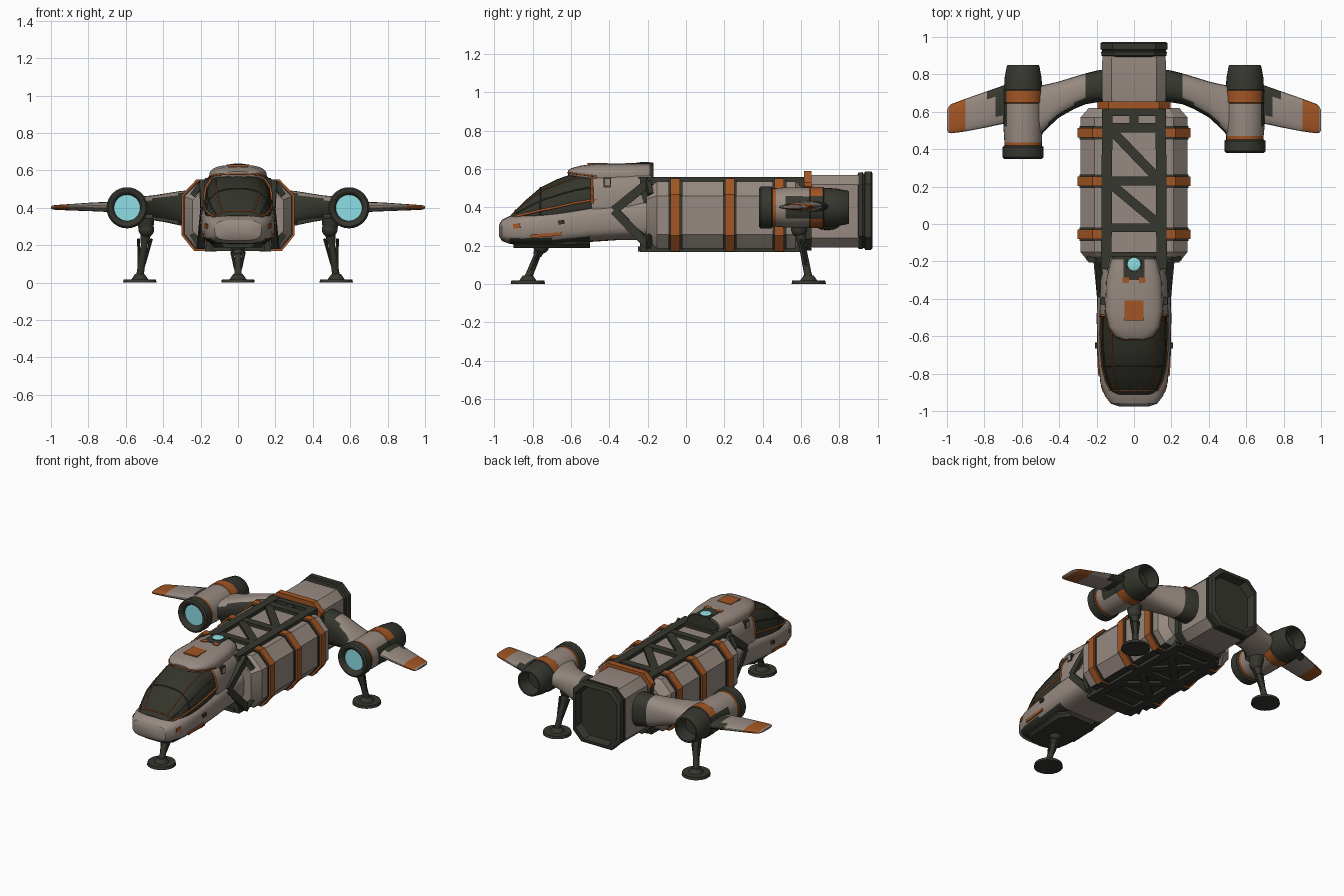
import bpy, bmesh, math
from mathutils import Vector

cube = bpy.data.objects.get("Cube")
if cube:
    bpy.data.objects.remove(cube)


def material(name, r, g, b):
    m = bpy.data.materials.new(name)
    m.use_nodes = True
    m.diffuse_color = (r, g, b, 1)
    node = m.node_tree.nodes["Principled BSDF"]
    node.inputs["Base Color"].default_value = (r, g, b, 1)
    node.inputs["Roughness"].default_value = 0.7
    return m


HULL = material("warm_grey_paint", 0.31, 0.255, 0.22)
DARK = material("dark_metal", 0.037, 0.038, 0.028)
RUST = material("rust_orange", 0.36, 0.092, 0.018)
GLASS = material("dark_glass", 0.034, 0.035, 0.025)
CYAN = material("cyan_light", 0.27, 0.74, 0.79)


def finish(bm, name, mats, rule=None):
    bmesh.ops.recalc_face_normals(bm, faces=bm.faces)
    for f in bm.faces:
        f.normal_update()
        if rule:
            f.material_index = mats.index(rule(f.calc_center_median(), f.normal))
    mesh = bpy.data.meshes.new(name)
    bm.to_mesh(mesh)
    bm.free()
    for m in mats:
        mesh.materials.append(m)
    ob = bpy.data.objects.new(name, mesh)
    bpy.context.collection.objects.link(ob)
    bpy.ops.object.select_all(action="DESELECT")
    ob.select_set(True)
    bpy.context.view_layer.objects.active = ob
    bpy.ops.object.shade_smooth_by_angle(angle=math.radians(32))


def loft(name, rings, mats, rule=None):
    """Skin a list of equal-length rings and cap both ends."""
    bm = bmesh.new()
    rows = [[bm.verts.new(p) for p in ring] for ring in rings]
    n = len(rows[0])
    for a, b in zip(rows, rows[1:]):
        for i in range(n):
            j = (i + 1) % n
            bm.faces.new((a[i], a[j], b[j], b[i]))
    bm.faces.new(rows[0])
    bm.faces.new(rows[-1])
    finish(bm, name, mats, rule)


def power(v, n):
    return math.copysign(abs(v) ** (2 / n), v)


def oval_point(t, y, hw, zc, up, down, n):
    s = power(math.sin(t), n)
    return Vector((hw * power(math.cos(t), n), y, zc + s * (up if s > 0 else down)))


def oval(y, hw, zc, up, down, n, seg=32, x=0):
    return [oval_point(math.tau * i / seg, y, hw, zc, up, down, n) + Vector((x, 0, 0)) for i in range(seg)]


def octagon(y, hw, z0, z1, c):
    half = [(hw - c, z0), (hw, z0 + c), (hw, z1 - c), (hw - c, z1)]
    return [(x, y, z) for x, z in half] + [(-x, y, z) for x, z in reversed(half)]


def rod(name, p, q, r1, r2, mat, seg=20):
    p, q = Vector(p), Vector(q)
    bm = bmesh.new()
    bmesh.ops.create_cone(bm, cap_ends=True, segments=seg, radius1=r1, radius2=r2, depth=(q - p).length)
    bm.transform((q - p).to_track_quat("Z", "Y").to_matrix().to_4x4())
    bmesh.ops.translate(bm, verts=bm.verts, vec=(p + q) / 2)
    finish(bm, name, [mat])


def bar(name, p, q, w, h, mat):
    """Box beam from p to q, w across and h thick."""
    p, q = Vector(p), Vector(q)
    bm = bmesh.new()
    bmesh.ops.create_cube(bm, size=1)
    bmesh.ops.scale(bm, verts=bm.verts, vec=(w, (q - p).length, h))
    bm.transform((q - p).to_track_quat("Y", "Z").to_matrix().to_4x4())
    bmesh.ops.translate(bm, verts=bm.verts, vec=(p + q) / 2)
    finish(bm, name, [mat])


def ball(name, loc, r, mat, squash=1):
    bm = bmesh.new()
    bmesh.ops.create_uvsphere(bm, u_segments=20, v_segments=12, radius=r)
    bmesh.ops.scale(bm, verts=bm.verts, vec=(1, 1, squash))
    bmesh.ops.translate(bm, verts=bm.verts, vec=loc)
    finish(bm, name, [mat])


def trim(name, points, r, mat):
    cu = bpy.data.curves.new(name, "CURVE")
    cu.dimensions, cu.bevel_depth, cu.bevel_resolution = "3D", r, 1
    sp = cu.splines.new("POLY")
    sp.points.add(len(points) - 1)
    for sp_pt, p in zip(sp.points, points):
        sp_pt.co = (*p, 1)
    cu.materials.append(mat)
    bpy.context.collection.objects.link(bpy.data.objects.new(name, cu))


# Nose hull, belly plate, canopy and cabin
nose = [(-.975, .08, .28, .03, .03), (-.96, .125, .28, .055, .055), (-.92, .155, .28, .075, .07),
        (-.85, .18, .29, .08, .09), (-.7, .195, .3, .09, .1), (-.5, .2, .32, .1, .1),
        (-.35, .195, .33, .11, .1), (-.19, .19, .34, .12, .11)]
loft("nose_hull", [oval(*s, 3.4) for s in nose], [HULL, DARK],
     lambda c, n: DARK if c.z < .24 and -.9 < c.y < -.5 else HULL)
loft("belly_plate", [octagon(y, w, .188, .24, .02) for y, w in ((-.9, .09), (-.85, .13), (-.57, .15), (-.5, .1))], [DARK])

canopy = [(-.915, .09, .34, .02, .03), (-.89, .125, .345, .04, .03), (-.84, .15, .35, .085, .03), (-.76, .17, .36, .143, .03),
          (-.68, .178, .37, .174, .03), (-.58, .181, .39, .19, .03), (-.46, .178, .41, .19, .03)]
loft("canopy_glass", [oval(*s, 2.6) for s in canopy], [GLASS])
for side, label in ((0, "left"), (1, "right")):
    for part, angle, r, mat in (("sill", .1, .006, RUST), ("rib", .95, .0035, RUST), ("frame", .45, .004, DARK)):
        t = math.pi - angle if side else angle
        trim(f"{label}_canopy_{part}", [oval_point(t, *s, 2.6) for s in canopy[1:]], r, mat)
arc = [math.pi * i / 16 for i in range(17)]
trim("canopy_front_trim", [oval_point(t, *canopy[1], 2.6) for t in arc], .004, RUST)
trim("canopy_cross_rib", [oval_point(t, *canopy[3], 2.6) for t in arc], .004, DARK)

cabin = [(-.49, .181, .42, .165, .1), (-.46, .184, .42, .18, .1), (-.3, .18, .42, .185, .1), (-.18, .165, .42, .17, .1)]
loft("cabin", [oval(*s, 3) for s in cabin], [HULL])
trim("cabin_front_trim", [oval_point(t, *cabin[0], 3) for t in arc], .007, RUST)
hood = [(-.615, .06, .58, .014, .015), (-.6, .1, .578, .026, .02), (-.55, .135, .572, .046, .025),
        (-.46, .155, .56, .069, .03), (-.3, .148, .56, .069, .03), (-.19, .122, .56, .069, .03), (-.17, .112, .56, .064, .03)]
loft("cabin_hood", [oval(*s, 3) for s in hood], [HULL, DARK], lambda c, n: DARK if c.y > -.19 else HULL)
trim("hood_lip_trim", [oval_point(t, *s, 3) for t, s in
     [(math.pi, s) for s in hood[3::-1]] + [(0, s) for s in hood[:4]]], .005, RUST)
bar("hood_hatch", (0, -.515, .6265), (0, -.41, .6275), .1, .009, RUST)
bar("beacon_plate", (0, -.3, .627), (0, -.17, .626), .11, .009, DARK)
rod("beacon_base", (0, -.215, .62), (0, -.215, .633), .046, .042, DARK)
ball("beacon", (0, -.215, .632), .035, CYAN, .14)

# Cargo core and rear engine block
loft("cargo_core", [octagon(y, .17, .185, .535, .01) for y in (-.24, .63)], [HULL, DARK],
     lambda c, n: HULL if n.z > .5 else DARK)
loft("rear_collar", [octagon(y, .195, z, z + .14, .06) for y, z in ((.615, .45), (.655, .45))], [RUST])
loft("rear_seal", [octagon(y, .19, .175, .56, .06) for y in (.615, .655)], [DARK])
loft("engine_block", [octagon(y, w, .36 - w, .4 + w, .05) for y, w in ((.64, .165), (.67, .17), (.87, .17), (.9, .168))], [HULL])
loft("engine_nozzle", [octagon(y, .18 - d, .178 + d, .588 - d, .065) for y, d in
     ((.893, .02), (.9, .006), (.92, .004), (.924, .01), (.93, .01), (.934, 0), (.965, 0), (.972, .008), (.972, .024), (.92, .035))], [DARK])

# Lattice frames over the top and underside of the cargo core
for label, z in (("top", .544), ("bottom", .182)):
    for x in (-1, 1):
        bar(f"{label}_rail", (x * .148, -.24, z), (x * .143, .615, z), .056, .03, DARK)
    for y, w in ((-.2, .1), (-.02, .045), (.23, .05), (.515, .05), (.6, .045)):
        bar(f"{label}_crossbar", (0, y - w / 2, z), (0, y + w / 2, z), .29, .026, DARK)
    for a, b in ((.5, .25), (.21, .01)):
        bar(f"{label}_diagonal", (-.12, a, z), (.12, b, z), .05, .022, DARK)
        if label == "bottom":
            bar("bottom_cross_diagonal", (-.12, b, z), (.12, a, z), .05, .02, DARK)
bar("rear_lattice_brace", (0, .5, .542), (0, .62, .542), .05, .02, DARK)


def pod_ring(side, y, d):
    """Half-octagon cargo section, shrunk by d."""
    pts = [(.14, .552 - d), (.222 - d * .6, .552 - d), (.302 - d, .467 - d * .4),
           (.302 - d, .253 + d * .4), (.235 - d * .6, .17 + d), (.14, .17 + d)]
    return [(side * x, y, z) for x, z in pts]


def wing_ring(side, x, y0, y1, zc, h, n=2.6):
    mid, half = (y0 + y1) / 2, (y1 - y0) / 2
    return [(side * x, mid + half * power(math.cos(math.tau * i / 24), n),
             zc + h * power(math.sin(math.tau * i / 24), n)) for i in range(24)]


def leg(label, foot, hip):
    """Landing leg with a round pad, ankle, strut, side pistons and hip joint."""
    foot, hip = Vector(foot), Vector(hip)
    base = foot.xy.to_3d()
    rod(f"{label}_pad", base, base + Vector((0, 0, .018)), .09, .086, DARK, 28)
    rod(f"{label}_ankle", base + Vector((0, 0, .018)), base + Vector((0, 0, .045)), .045, .026, DARK)
    rod(f"{label}_strut", foot, hip, .02, .017, DARK)
    rod(f"{label}_sleeve", foot.lerp(hip, .7), hip, .022, .03, DARK)
    ball(f"{label}_hip", hip, .042, DARK)
    for s in (-.034, .034):
        rod(f"{label}_piston", foot.lerp(hip, .25) + Vector((s * .4, 0, 0)), foot.lerp(hip, .8) + Vector((s, 0, 0)), .008, .008, DARK, 8)


leg("front_leg", (0, -.825, .03), (0, -.755, .2))

for side, label, front in ((1, "left", .38), (-1, "right", .347)):
    # Cargo pods with strapping and dark undersides
    loft(f"{label}_cargo_pod", [pod_ring(side, y, d) for y, d in ((-.205, .06), (-.15, .016), (.57, .016), (.62, .06))],
         [HULL, DARK], lambda c, n: DARK if n.z < -.9 else HULL)
    for y in (-.055, .228, .487):
        loft(f"{label}_strap_bed", [pod_ring(side, y + s, .01) for s in (-.036, .036)], [DARK])
        loft(f"{label}_strap", [pod_ring(side, y + s, 0) for s in (-.025, .025)],
             [RUST, DARK], lambda c, n: DARK if n.z < -.9 else RUST)

    # V struts between the nose and the cargo frame
    for z, x in ((.535, .19), (.195, .2)):
        bar(f"{label}_neck_strut", (side * .182, -.375, .385), (side * x, -.19, z), .035, .045, DARK)
        bar(f"{label}_pod_edge", (side * x, -.2, z), (side * .24, -.185, .365 + (z - .365) * .6), .025, .03, DARK)
    bar(f"{label}_nose_stripe", (side * .188, -.81, .25), (side * .195, -.65, .262), .008, .018, RUST)
    bar(f"{label}_nose_mark", (side * .162, -.9, .3), (side * .174, -.865, .305), .008, .025, RUST)
    bar(f"{label}_nose_sensor", (side * .198, -.665, .32), (side * .2, -.635, .325), .018, .02, DARK)
    bar(f"{label}_cabin_vent", (side * .168, -.43, .53), (side * .168, -.39, .53), .02, .05, DARK)
    bar(f"{label}_vent_face", (side * .176, -.423, .53), (side * .176, -.397, .53), .008, .034, HULL)
    bar(f"{label}_beacon_mark", (side * .045, -.315, .627), (side * .045, -.285, .627), .035, .0095, RUST)

    # Inner wing with dark root patch and dark leading edge
    inner = [(.14, .65, .83, .39, .11), (.2, .65, .82, .392, .108), (.26, .64, .805, .395, .1), (.32, .615, .787, .398, .09),
             (.4, .57, .762, .4, .075), (.46, .515, .748, .4, .066), (.53, .44, .735, .4, .06)]
    loft(f"{label}_inner_wing", [wing_ring(side, *s) for s in inner], [HULL, DARK],
         lambda c, n: DARK if n.y < -.6 or (abs(c.x) < .26 and c.y > .68) else HULL)

    # Outer wing with dark root and painted tip
    outer = [(.64, .54, .755, .405, .03), (.7, .535, .74, .405, .027), (.74, .527, .726, .405, .025), (.785, .517, .71, .405, .023),
             (.9, .495, .67, .403, .017), (.975, .485, .642, .402, .013), (.99, .487, .63, .402, .011), (1.0, .5, .61, .402, .006)]
    loft(f"{label}_outer_wing", [wing_ring(side, *s, 2.3) for s in outer], [HULL, DARK, RUST],
         lambda c, n: RUST if .9 < abs(c.x) < .985 else DARK if abs(c.x) < .7 + (c.y - .53) * .45 else HULL)

    # Engine nacelle with glowing intake, dark wing root and hollow exhaust
    f = front
    profile = [(f + .028, .07), (f + .008, .078), (f, .09), (f, .1), (f + .01, .11), (f + .065, .11), (f + .072, .1), (f + .09, .1),
               (.52, .105), (.6, .105), (.645, .104), (.65, .108), (.715, .107), (.72, .102), (.78, .099), (.845, .087), (.85, .083), (.85, .074), (.76, .066)]

    def paint(c, n, f=f):
        if n.y < -.95 and f + .02 < c.y < f + .04:
            return CYAN
        at_root = abs(c.x) > .67 and abs(c.z - .4) < .065 and c.y > .53
        if c.y < f + .071 or c.y > .717 or at_root:
            return DARK
        return RUST if c.y < f + .089 or c.y > .646 else HULL
    loft(f"{label}_nacelle", [oval(y, r, .4, r, r, 2, 32, side * .593) for y, r in profile], [HULL, DARK, RUST, CYAN], paint)

    # Rear landing leg and its housing
    leg(f"{label}_rear_leg", (side * .525, .64, .03), (side * .49, .59, .285))
    rod(f"{label}_leg_housing", (side * .49, .59, .28), (side * .5, .59, .37), .038, .055, DARK)
